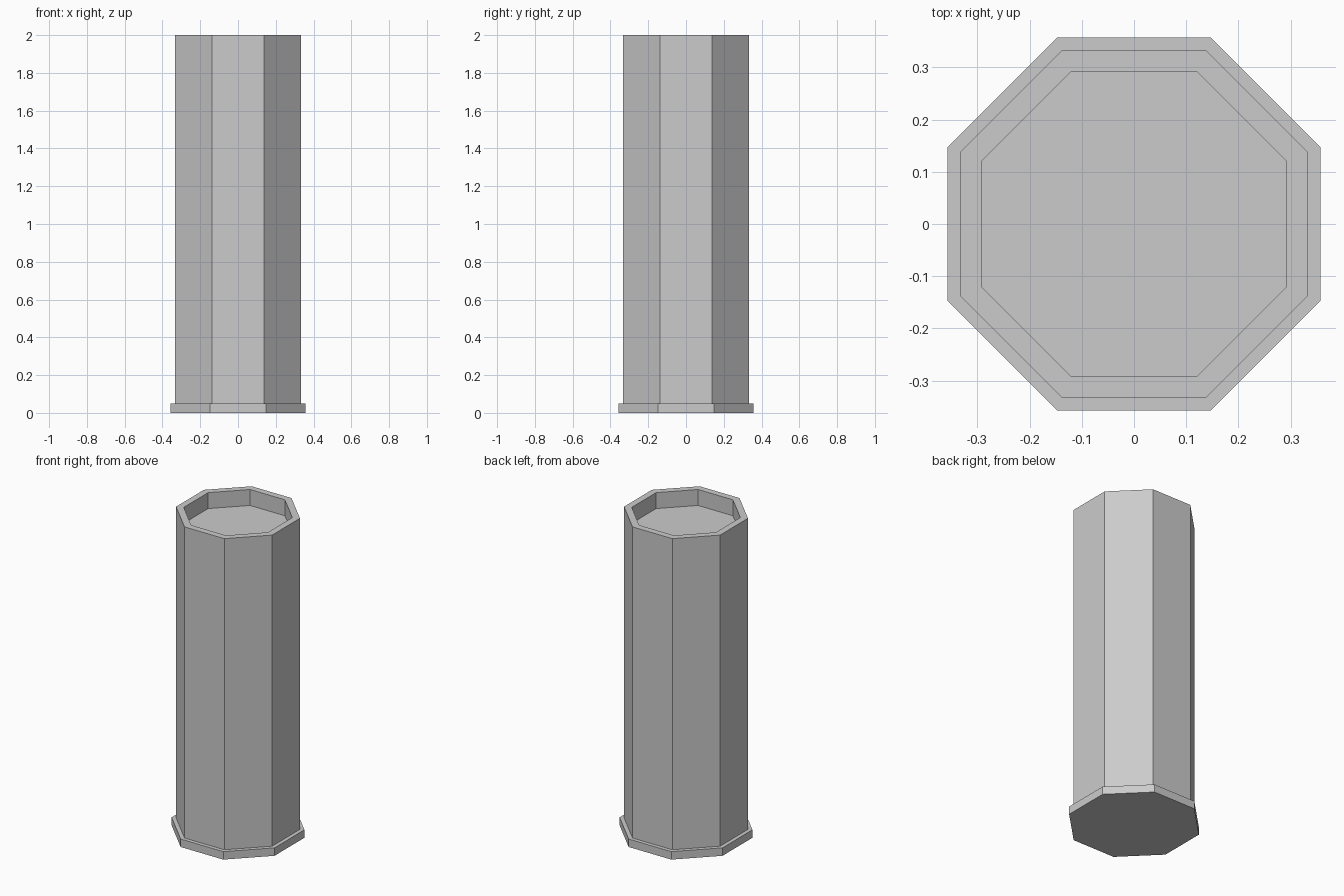
import bpy, bmesh, math

cube = bpy.data.objects.get("Cube")
if cube:
    bpy.data.objects.remove(cube, do_unlink=True)

SIDES = 8


def flat_material(name, colour):
    mat = bpy.data.materials.new(name)
    mat.use_nodes = True
    mat.diffuse_color = colour
    mat.node_tree.nodes["Principled BSDF"].inputs["Base Color"].default_value = colour
    return mat


def octagonal_part(name, profile, mat):
    """Sweep an (apothem, height) profile around z and cap both ends."""
    bm = bmesh.new()
    rings = []
    for apothem, z in profile:
        radius = apothem / math.cos(math.pi / SIDES)
        angles = [(i + 0.5) * math.tau / SIDES for i in range(SIDES)]
        rings.append([bm.verts.new((radius * math.cos(a), radius * math.sin(a), z))
                      for a in angles])
    for low, high in zip(rings, rings[1:]):
        for i in range(SIDES):
            j = (i + 1) % SIDES
            bm.faces.new((low[i], low[j], high[j], high[i]))
    bm.faces.new(rings[0][::-1])
    bm.faces.new(rings[-1])
    bmesh.ops.recalc_face_normals(bm, faces=bm.faces)
    mesh = bpy.data.meshes.new(name)
    bm.to_mesh(mesh)
    bm.free()
    mesh.materials.append(mat)
    obj = bpy.data.objects.new(name, mesh)
    bpy.context.collection.objects.link(obj)
    return obj


grey = flat_material("plain_grey", (0.6, 0.6, 0.6, 1.0))

BASE_TOP, TOP, RECESS = 0.05, 2.0, 0.1
OUTER, INNER, FLANGE = 0.333, 0.292, 0.357

# Single shell: flanged foot, tall shaft, flat rim and shallow top recess
octagonal_part("octagonal_column", [
    (FLANGE, 0), (FLANGE, BASE_TOP),
    (OUTER, BASE_TOP), (OUTER, TOP),
    (INNER, TOP), (INNER, TOP - RECESS),
], grey)
